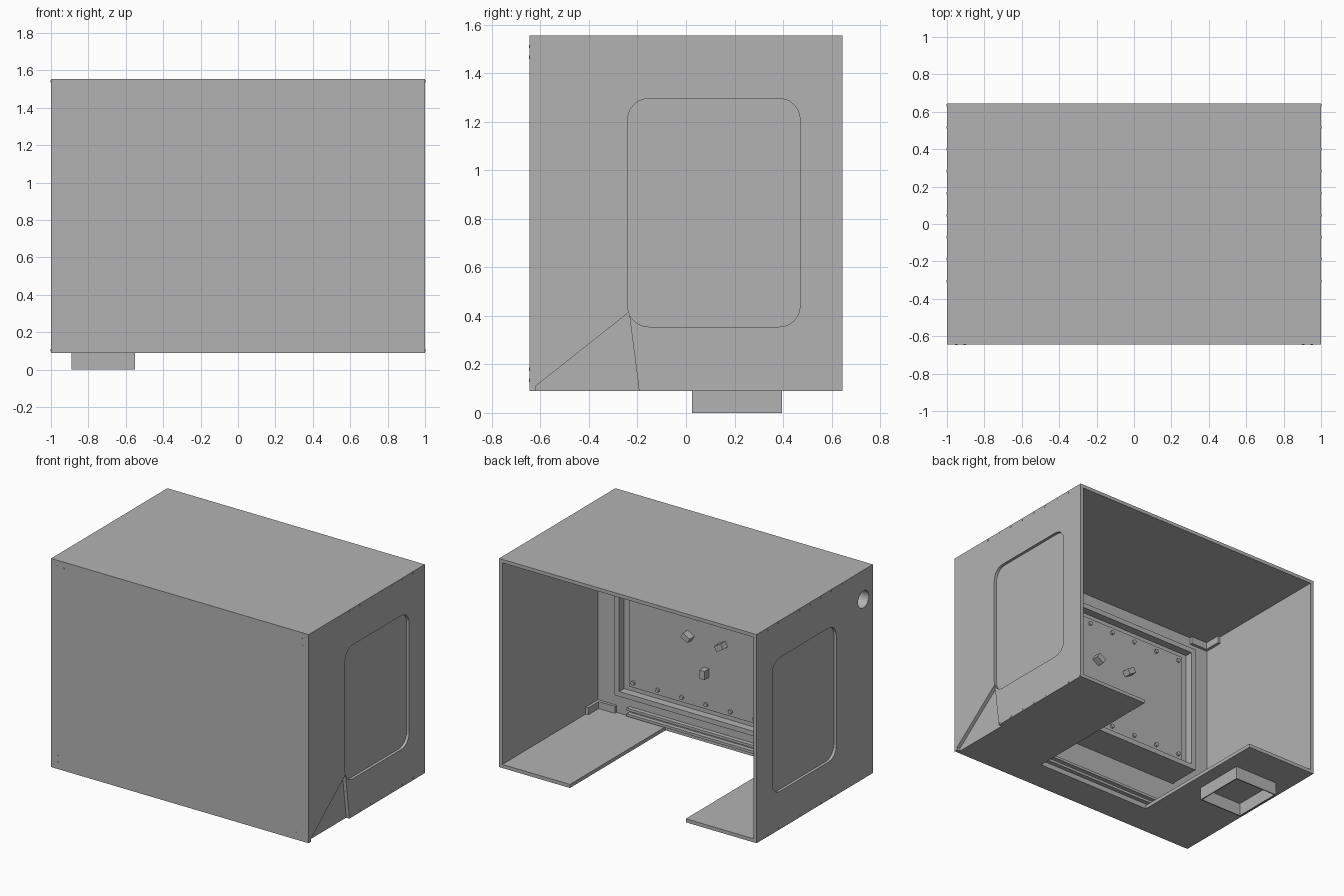
import bpy, bmesh, math
from mathutils import Matrix, Vector

default = bpy.data.objects.get("Cube")
if default:
    bpy.data.objects.remove(default, do_unlink=True)

grey = bpy.data.materials.new("plain_grey")
grey.use_nodes = True
GREY = (0.45, 0.45, 0.45, 1)
grey.diffuse_color = GREY
grey.node_tree.nodes["Principled BSDF"].inputs["Base Color"].default_value = GREY


def finish(name, bm):
    bmesh.ops.recalc_face_normals(bm, faces=bm.faces)
    me = bpy.data.meshes.new(name)
    bm.to_mesh(me)
    bm.free()
    me.materials.append(grey)
    ob = bpy.data.objects.new(name, me)
    bpy.context.collection.objects.link(ob)
    return ob


def add_box(bm, lo, hi):
    lo, hi = Vector(lo), Vector(hi)
    m = Matrix.Translation((lo + hi) / 2) @ Matrix.Diagonal((*(hi - lo), 1))
    bmesh.ops.create_cube(bm, size=1, matrix=m)


def box(name, lo, hi):
    bm = bmesh.new()
    add_box(bm, lo, hi)
    return finish(name, bm)


def add_disc(bm, at, radius, depth, axis, sides=12):
    rot = Matrix.Rotation(math.pi / 2, 4, 'Y' if axis == 'X' else 'X')
    bmesh.ops.create_cone(bm, cap_ends=True, segments=sides, radius1=radius,
                          radius2=radius, depth=depth, matrix=Matrix.Translation(at) @ rot)


def prism(name, points, x0, x1):
    """Extrude a y-z outline from x0 to x1."""
    bm = bmesh.new()
    face = bm.faces.new([bm.verts.new((x0, y, z)) for y, z in points])
    ext = bmesh.ops.extrude_face_region(bm, geom=[face])
    verts = [g for g in ext["geom"] if isinstance(g, bmesh.types.BMVert)]
    bmesh.ops.translate(bm, verts=verts, vec=(x1 - x0, 0, 0))
    return finish(name, bm)


def rounded(a0, a1, b0, b1, r, steps=6):
    """Outline of a rounded rectangle."""
    pts = []
    for i, (a, b) in enumerate([(a1 - r, b1 - r), (a0 + r, b1 - r), (a0 + r, b0 + r), (a1 - r, b0 + r)]):
        for k in range(steps + 1):
            t = math.pi / 2 * (i + k / steps)
            pts.append((a + r * math.cos(t), b + r * math.sin(t)))
    return pts


def cut(target, cutter):
    cutter.hide_render = True
    mod = target.modifiers.new("cut", 'BOOLEAN')
    mod.object = cutter
    mod.operation = 'DIFFERENCE'
    mod.solver = 'EXACT'
    bpy.context.view_layer.update()
    dg = bpy.context.evaluated_depsgraph_get()
    me = bpy.data.meshes.new_from_object(target.evaluated_get(dg))
    target.modifiers.clear()
    target.data = me
    bpy.data.objects.remove(cutter, do_unlink=True)


# Main dimensions
Y, BOTTOM, TOP, T = 0.645, 0.09, 1.555, 0.025
IN = 1 - T
WALL = -0.415
GAP = 0.45

# Outer shell, open at the back
box("roof", (-IN, -Y, TOP - T), (IN, Y, TOP))
front = box("front_compartment", (-IN, -Y + T, BOTTOM), (IN, WALL, TOP - T))
box("front_panel", (-1, -Y, BOTTOM), (1, -Y + T, TOP))
walls = {}
for side, s in (("left", 1), ("right", -1)):
    box(side + "_floor", (min(s * GAP, s * IN), WALL, BOTTOM), (max(s * GAP, s * IN), Y, BOTTOM + T))
    wall = box(side + "_wall", (min(s * IN, s), -Y + T, BOTTOM), (max(s * IN, s), Y, TOP))
    # Shallow rounded window recess
    window = prism("window_cutter", rounded(-0.24, 0.47, 0.355, 1.295, 0.085), s * 0.98, s * 1.1)
    cut(wall, window)
    walls[side] = wall

# Triangular opening at the low front corner of one wall
tri = [(-Y, BOTTOM), (-0.235, 0.415), (-0.19, BOTTOM - 0.02), (-Y, BOTTOM - 0.02)]
cut(walls["left"], prism("corner_cutter", tri, 0.9751, 1.1))

# Round port in the other wall, running into the front compartment
for target in (walls["right"], front):
    bm = bmesh.new()
    add_disc(bm, (-0.95, -0.54, 1.35), 0.06, 0.5, 'X', 32)
    cut(target, finish("port_cutter", bm))

# Duct collar under the floor: four thin sides
bm = bmesh.new()
x0, x1, y0, y1, w = -0.89, -0.55, 0.025, 0.395, 0.008
add_box(bm, (x0, y0, 0), (x0 + w, y1, BOTTOM))
add_box(bm, (x1 - w, y0, 0), (x1, y1, BOTTOM))
add_box(bm, (x0 + w, y0, 0), (x1 - w, y0 + w, BOTTOM))
add_box(bm, (x0 + w, y1 - w, 0), (x1 - w, y1, BOTTOM))
finish("duct_collar", bm)

# Inner equipment housing with a raised rim around its panel
HX, HZ0, HZ1, PANEL, RIM = 0.68, 0.365, 1.28, -0.235, -0.18
box("inner_housing", (-HX, WALL, HZ0), (HX, PANEL, HZ1))
bm = bmesh.new()
w = 0.035
for s in (-1, 1):
    add_box(bm, (min(s * HX, s * (HX - w)), PANEL, HZ0), (max(s * HX, s * (HX - w)), RIM, HZ1))
for z in (HZ0, HZ1 - w):
    add_box(bm, (-HX + w, PANEL, z), (HX - w, RIM, z + w))
finish("housing_rim", bm)
box("inner_panel", (-0.6, PANEL, 0.43), (0.6, PANEL + 0.008, 1.215))

# Bolts along the panel edges
bm = bmesh.new()
for i in range(7):
    for z in (0.465, 1.175):
        add_disc(bm, (-0.567 + 0.189 * i, PANEL + 0.012, z), 0.014, 0.02, 'Y')
finish("panel_bolts", bm)

# Three jaw blocks set around the panel centre
bm = bmesh.new()
for k in range(3):
    turn = Matrix.Rotation(math.radians(120 * k), 4, 'Y')
    m = (Matrix.Translation((0, PANEL + 0.03, 0.84)) @ turn @ Matrix.Translation((0, 0, -0.15))
         @ Matrix.Diagonal((0.04, 0.06, 0.06, 1)))
    bmesh.ops.create_cube(bm, size=1, matrix=m)
finish("jaw_blocks", bm)

# Long rails low on the inner wall
for i, z in enumerate((0.125, 0.165)):
    box(f"rail_{i + 1}", (-0.73, WALL, z), (0.73, WALL + 0.03, z + 0.018))

# Corner brackets: flat ones on two opposite corners, upright ones on the others
LO, HI = BOTTOM + T, TOP - T
for s, z in ((1, LO), (-1, HI - 0.05)):
    bm = bmesh.new()
    add_box(bm, (min(s * IN, s * 0.955), WALL, z), (max(s * IN, s * 0.955), -0.28, z + 0.05))
    add_box(bm, (min(s * 0.955, s * 0.83), WALL, z), (max(s * 0.955, s * 0.83), WALL + 0.02, z + 0.05))
    finish("flat_bracket", bm)
for s, z, d in ((1, HI, -1), (-1, LO, 1)):
    a, b = sorted((s * IN, s * 0.925))
    bm = bmesh.new()
    add_box(bm, (a, WALL, min(z, z + d * 0.02)), (b, -0.28, max(z, z + d * 0.02)))
    add_box(bm, (a, WALL, min(z + d * 0.02, z + d * 0.14)), (b, WALL + 0.02, max(z + d * 0.02, z + d * 0.14)))
    finish("upright_bracket", bm)

# Small screw heads on the front panel and the side walls
bm = bmesh.new()
for s, d in ((1, 1), (-1, -1)):
    mid = (BOTTOM + TOP) / 2
    for dx, dz in ((0, 0), (0.045, 0)):
        add_disc(bm, (s * (0.95 - dx), -Y, mid - d * 0.6875), 0.007, 0.003, 'Y')
    for dz in (0, 0.045):
        add_disc(bm, (s * 0.95, -Y, mid + d * (0.6875 - dz)), 0.007, 0.003, 'Y')
finish("front_screws", bm)
bm = bmesh.new()
for s in (-1, 1):
    for i in range(9):
        for z in (BOTTOM + 0.0125, TOP - 0.0125):
            y = -0.307 + 0.1177 * i
            if s < 0 or i > 0 or z > 1:
                add_disc(bm, (s * 0.999, y, z), 0.007, 0.005, 'X')
finish("side_screws", bm)
